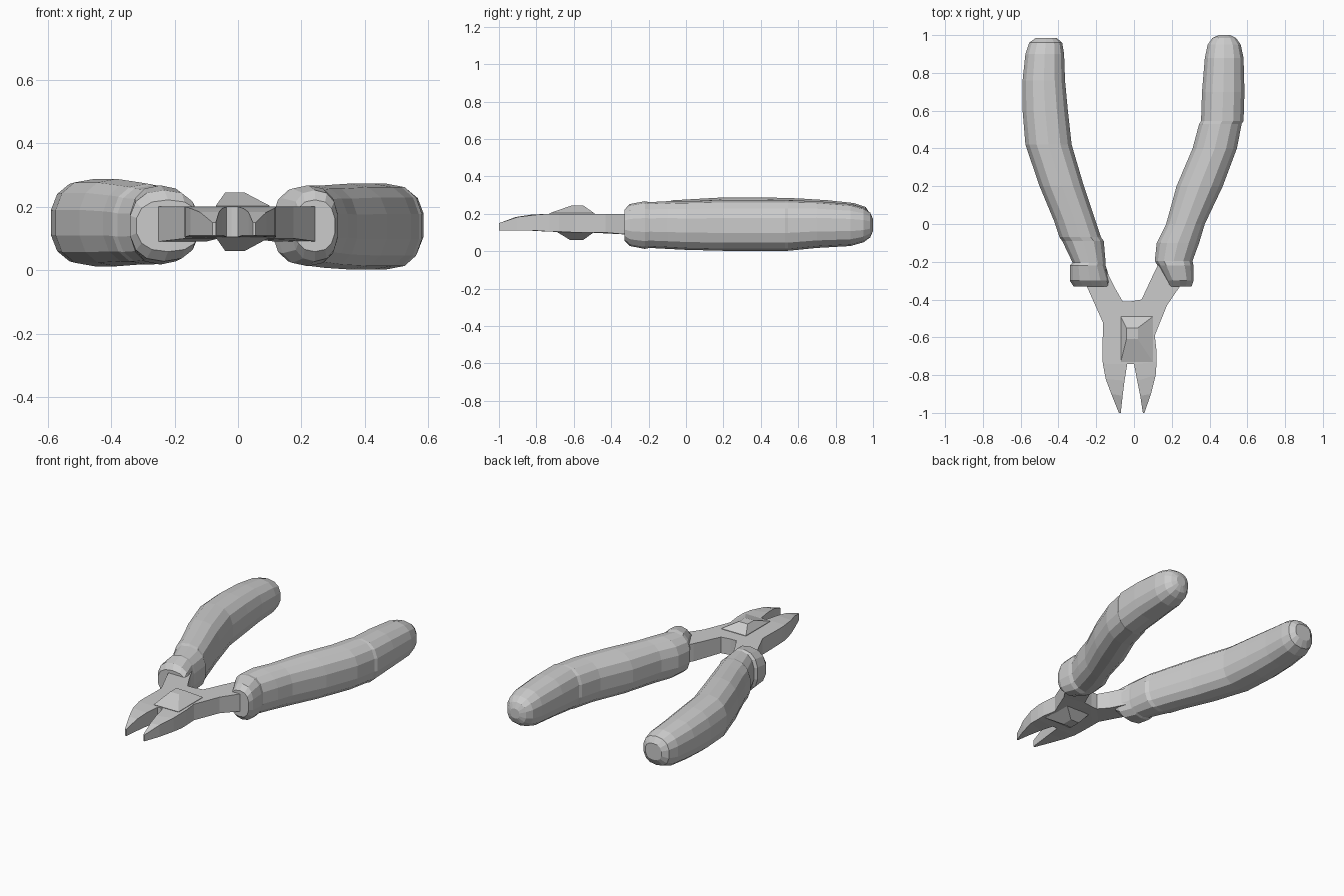
import bpy, bmesh
from math import sin, cos, pi


def loft(name, rings):
    """Skin equal-length rings of points and cap both ends."""
    bm = bmesh.new()
    rows = [[bm.verts.new(p) for p in r] for r in rings]
    n = len(rows[0])
    for a, b in zip(rows, rows[1:]):
        for i in range(n):
            j = (i + 1) % n
            bm.faces.new((a[i], a[j], b[j], b[i]))
    bm.faces.new(rows[0][::-1])
    bm.faces.new(rows[-1])
    bmesh.ops.recalc_face_normals(bm, faces=bm.faces)
    me = bpy.data.meshes.new(name)
    bm.to_mesh(me)
    bm.free()
    ob = bpy.data.objects.new(name, me)
    bpy.context.collection.objects.link(ob)
    return ob


def grip(name, stations, n=14, e=0.82):
    """Rounded grip; stations are (y, x min, x max, z min, z max)."""
    def power(v):
        return abs(v) ** e * (1 if v > 0 else -1)
    rings = []
    for y, x0, x1, z0, z1 in stations:
        ring = []
        for i in range(n):
            a = 2 * pi * (i + 0.5) / n
            ring.append(((x0 + x1) / 2 + (x1 - x0) / 2 * power(cos(a)) * 1.02, y,
                         (z0 + z1) / 2 + (z1 - z0) / 2 * power(sin(a)) * 1.02))
        rings.append(ring)
    return loft(name, rings)


def steel(name, stations):
    """Flat bar; stations are (outer x, y, inner x, y, z min, z max)."""
    return loft(name, [[(ox, oy, z0), (ix, iy, z0), (ix, iy, z1), (ox, oy, z1)]
                       for ox, oy, ix, iy, z0, z1 in stations])


# Padded grips with a flared collar at the lower end
grip("left_grip", [
    (-0.33, -0.32, -0.12, 0.06, 0.22), (-0.30, -0.34, -0.125, 0.03, 0.25),
    (-0.22, -0.34, -0.15, 0.02, 0.265), (-0.205, -0.325, -0.15, 0.025, 0.26),
    (-0.09, -0.38, -0.16, 0.02, 0.265), (-0.07, -0.395, -0.175, 0.02, 0.27),
    (0.02, -0.425, -0.205, 0.02, 0.275), (0.20, -0.50, -0.265, 0.015, 0.285),
    (0.42, -0.575, -0.33, 0.015, 0.285), (0.60, -0.59, -0.35, 0.02, 0.28),
    (0.76, -0.59, -0.365, 0.03, 0.27), (0.90, -0.575, -0.37, 0.04, 0.255),
    (0.96, -0.555, -0.38, 0.06, 0.235), (0.985, -0.52, -0.41, 0.10, 0.20)])
grip("right_grip", [
    (-0.33, 0.18, 0.305, 0.06, 0.22), (-0.30, 0.17, 0.315, 0.03, 0.25),
    (-0.22, 0.125, 0.315, 0.015, 0.265), (-0.195, 0.11, 0.31, 0.02, 0.26),
    (-0.10, 0.12, 0.345, 0.015, 0.265), (0.00, 0.17, 0.375, 0.01, 0.265),
    (0.20, 0.225, 0.47, 0.005, 0.27), (0.40, 0.31, 0.545, 0.005, 0.27),
    (0.53, 0.345, 0.57, 0.005, 0.27), (0.545, 0.355, 0.58, 0.005, 0.27),
    (0.70, 0.36, 0.585, 0.02, 0.265), (0.88, 0.375, 0.58, 0.03, 0.25),
    (0.95, 0.39, 0.565, 0.05, 0.23), (0.985, 0.415, 0.54, 0.075, 0.205),
    (1.00, 0.45, 0.51, 0.11, 0.17)])

# Steel arms running into the cutting jaws
steel("left_arm_and_jaw", [
    (-0.29, -0.22, -0.17, -0.20, 0.09, 0.20), (-0.25, -0.33, -0.10, -0.34, 0.09, 0.20),
    (-0.165, -0.52, -0.06, -0.41, 0.10, 0.20), (-0.165, -0.58, -0.02, -0.41, 0.10, 0.20),
    (-0.168, -0.70, -0.02, -0.74, 0.105, 0.20), (-0.165, -0.74, -0.036, -0.742, 0.105, 0.20),
    (-0.15, -0.82, -0.05, -0.83, 0.11, 0.195), (-0.12, -0.90, -0.06, -0.91, 0.11, 0.183),
    (-0.08, -1.00, -0.07, -1.00, 0.11, 0.15)])
steel("right_arm_and_jaw", [
    (0.28, -0.25, 0.15, -0.18, 0.09, 0.20), (0.25, -0.32, 0.115, -0.24, 0.09, 0.20),
    (0.175, -0.43, 0.04, -0.40, 0.10, 0.20), (0.11, -0.59, -0.02, -0.41, 0.10, 0.20),
    (0.12, -0.68, -0.02, -0.74, 0.105, 0.20), (0.12, -0.73, 0.0, -0.742, 0.105, 0.20),
    (0.115, -0.80, 0.017, -0.83, 0.11, 0.195), (0.09, -0.90, 0.033, -0.91, 0.11, 0.183),
    (0.055, -1.00, 0.047, -1.00, 0.11, 0.15)])

# Pivot boss: faceted pyramids on both faces of the joint
loft("pivot_boss", [[(x0, y0, z), (x1, y0, z), (x1, y1, z), (x0, y1, z)]
                    for z, x0, x1, y0, y1 in (
                        (0.06, -0.04, 0.02, -0.62, -0.55), (0.103, -0.07, 0.10, -0.69, -0.49),
                        (0.203, -0.07, 0.10, -0.73, -0.49), (0.245, -0.04, 0.02, -0.61, -0.55))])
